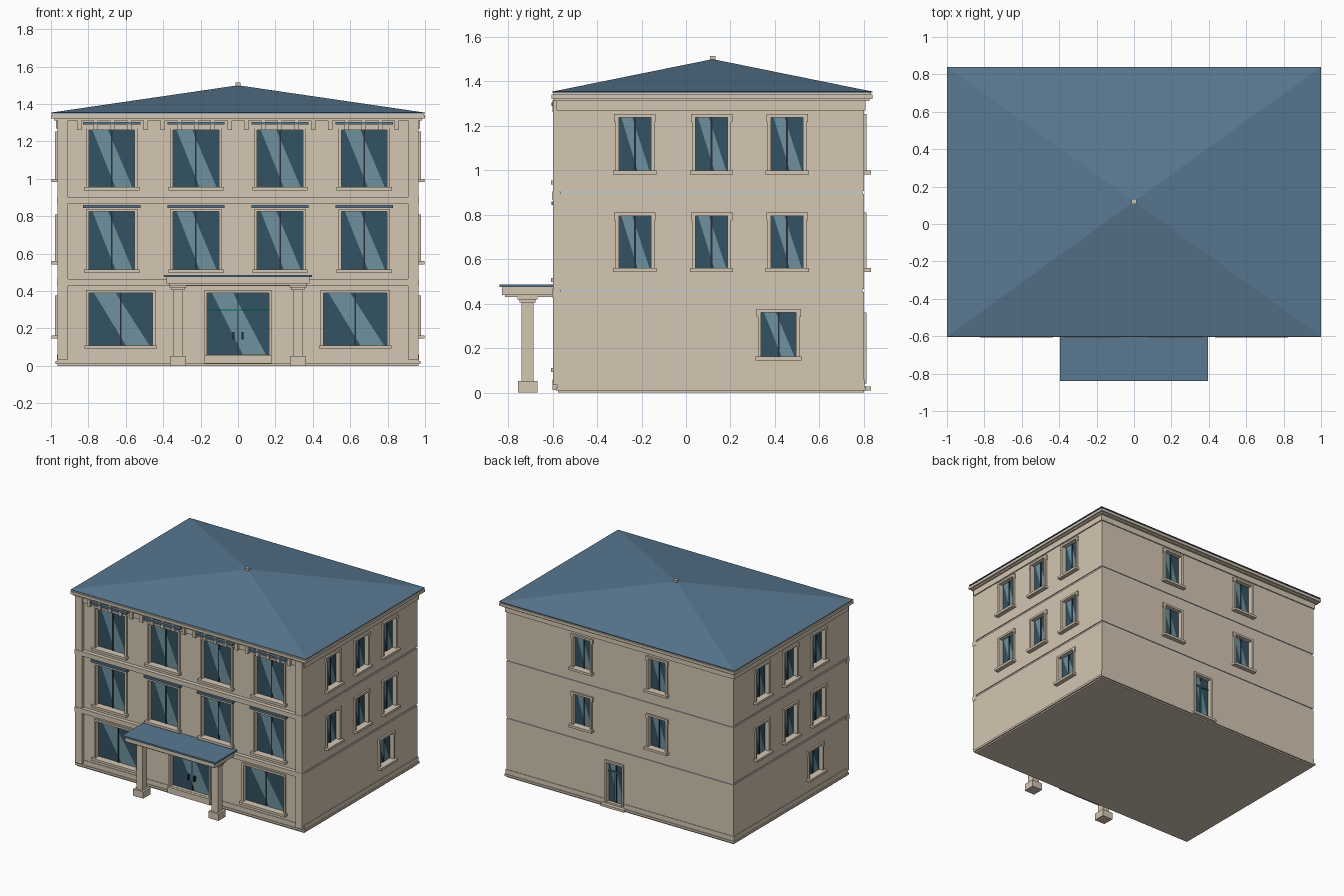
import bpy, bmesh, math
from mathutils import Matrix, Vector

if "Cube" in bpy.data.objects:
    bpy.data.objects.remove(bpy.data.objects["Cube"])


def mat(name, r, g, b):
    m = bpy.data.materials.new(name)
    m.diffuse_color = (r, g, b, 1)
    m.use_nodes = True
    m.node_tree.nodes["Principled BSDF"].inputs["Base Color"].default_value = m.diffuse_color
    return m


STONE = mat("stone", .66, .57, .45)
ROOF = mat("slate_blue", .10, .19, .285)
GLASS = mat("dark_glass", .034, .084, .122)
SHINE = mat("glass_reflection", .156, .283, .342)
TEAL = mat("teal_trim", .032, .205, .188)
DARK = mat("dark_bar", .02, .03, .04)
PALE = mat("pale_joint", .9, .9, .88)

# Wall planes: local x runs along the wall, local -y points outward
X, YF, YB = .965, -.575, .80


def wall(x, y, deg):
    return Matrix.Translation((x, y, 0)) @ Matrix.Rotation(math.radians(deg), 4, 'Z')


FRONT, RIGHT = wall(0, YF, 0), wall(X, 0, 90)
BACK, LEFT = wall(0, YB, 180), wall(-X, .23, 270)
WORLD = Matrix()


def finish(name, bm, m):
    bmesh.ops.recalc_face_normals(bm, faces=bm.faces)
    me = bpy.data.meshes.new(name)
    bm.to_mesh(me)
    bm.free()
    me.materials.append(m)
    ob = bpy.data.objects.new(name, me)
    bpy.context.collection.objects.link(ob)
    return ob


def add_box(bm, M, x0, x1, y0, y1, z0, z1):
    T = M @ Matrix.Translation(((x0 + x1) / 2, (y0 + y1) / 2, (z0 + z1) / 2))
    bmesh.ops.create_cube(bm, size=1, matrix=T @ Matrix.Diagonal((x1 - x0, y1 - y0, z1 - z0, 1)))


def boxes(name, m, items, M=WORLD):
    bm = bmesh.new()
    for b in items:
        add_box(bm, M, *b)
    return finish(name, bm, m)


def loft(name, m, rings):
    """Stack of rectangles: (z, x half width, y front, y back)."""
    bm = bmesh.new()
    prev = None
    for z, hx, y0, y1 in rings:
        ring = [bm.verts.new(p) for p in ((-hx, y0, z), (hx, y0, z), (hx, y1, z), (-hx, y1, z))]
        if prev:
            for i in range(4):
                j = (i + 1) % 4
                bm.faces.new((prev[i], prev[j], ring[j], ring[i]))
        else:
            bm.faces.new(ring[::-1])
        prev = ring
    bm.faces.new(prev)
    return finish(name, bm, m)


# Main walls with plinth, storey joints and frieze in one profile
profile = [(0, 0), (.01, 0), (.01, .01), (.025, .01), (.025, .004), (.06, .004), (.06, 0),
           (.452, 0), (.452, -.012), (.465, -.012), (.465, 0),
           (.893, 0), (.893, -.012), (.906, -.012), (.906, 0),
           (1.27, 0), (1.27, .008), (1.316, .008)]
walls = loft("walls", STONE, [(z, X + o, YF - o, YB + o) for z, o in profile])
for i, z in enumerate((.452, .893)):
    loft(f"storey_joint_{i}", PALE, [(z, X - .006, YF + .006, YB - .006), (z + .013, X - .006, YF + .006, YB - .006)])

cut = bmesh.new()
REC = .03


def opening(name, M, u, w, z0, z1, fr=.015, out=.013, sill=True, ears=True):
    """Recessed glazed opening with frame, centre bar, reflection and sill."""
    a, b = u - w / 2, u + w / 2
    add_box(cut, M, a, b, -.03, REC, z0, z1)
    boxes(name + "_glass", GLASS, [(a, b, REC - .008, REC + .002, z0, z1)], M)
    boxes(name + "_bar", DARK, [(u - .004, u + .004, REC - .014, REC - .006, z0, z1)], M)
    bm = bmesh.new()
    h = z1 - z0
    bm.faces.new([bm.verts.new(M @ Vector((a + s * w, REC - .010, z0 + t * h)))
                  for s, t in ((.58, 0), (.95, 0), (.42, 1), (.08, 1))])
    finish(name + "_reflection", bm, SHINE)
    parts = [(a - fr, a, -out, .004, z0, z1), (b, b + fr, -out, .004, z0, z1),
             (a - fr, b + fr, -out, .004, z1, z1 + fr)]
    if ears:
        parts += [(a - fr - .006, a - fr, -out, .004, z1 - .02, z1 + fr),
                  (b + fr, b + fr + .006, -out, .004, z1 - .02, z1 + fr)]
    boxes(name + "_frame", STONE, parts, M)
    if sill:
        e = .025
        boxes(name + "_sill", STONE, [(a - e, b + e, -.032, REC, z0 - .018, z0)], M)


# Front windows with blue hoods
for i, u in enumerate((-.675, -.225, .225, .675)):
    for lvl, z0, z1, hood in ((1, .515, .825, .845), (2, .955, 1.26, 1.29)):
        opening(f"front_window_{lvl}_{i}", FRONT, u, .245, z0, z1, ears=False)
        boxes(f"front_hood_{lvl}_{i}", ROOF, [(u - .153, u + .153, -.03, 0, hood, hood + .015)], FRONT)
for i, u in enumerate((-.627, .627)):
    opening(f"front_window_0_{i}", FRONT, u, .34, .11, .39, ears=False)

# Side windows (the left wall is the right wall turned half round)
for side, M in (("right", RIGHT), ("left", LEFT)):
    for i, u in enumerate((-.23, .115, .455)):
        opening(f"{side}_window_1_{i}", M, u, .145, .56, .795)
        opening(f"{side}_window_2_{i}", M, u, .145, 1.0, 1.238)
    opening(f"{side}_window_0", M, .417, .157, .163, .36)

# Back windows
for i, u in enumerate((-.32, .32)):
    opening(f"back_window_1_{i}", BACK, u, .145, .56, .795)
    opening(f"back_window_2_{i}", BACK, u, .145, 1.0, 1.238)

# Doors
opening("front_door", FRONT, 0, .33, .06, .39, ears=False, sill=False)
boxes("front_door_transom", TEAL, [(-.165, .165, .012, .024, .293, .305)], FRONT)
boxes("front_door_handles", DARK, [(s * .025 - .005, s * .025 + .005, .002, .022, .14, .18) for s in (-1, 1)], FRONT)
boxes("front_door_step", STONE, [(-.18, .18, -.025, 0, .012, .058)], FRONT)
opening("back_door", BACK, -.045, .13, .04, .345, ears=False, sill=False)
boxes("back_door_transom", TEAL, [(-.11, .02, .012, .024, .27, .28),
                                  (-.055, -.045, .012, .022, .05, .27)], BACK)
boxes("back_door_step", STONE, [(-.145, .055, -.032, 0, .01, .028)], BACK)

# Cut the openings into the walls
cutter = finish("opening_cutter", cut, STONE)
cutter.hide_render = True
mod = walls.modifiers.new("openings", 'BOOLEAN')
mod.operation, mod.solver, mod.object = 'DIFFERENCE', 'EXACT', cutter
bpy.context.view_layer.objects.active = walls
bpy.ops.object.modifier_apply(modifier=mod.name)
bpy.data.objects.remove(cutter)

# Front corner pilasters, bands and eaves brackets
for s, n in ((-1, "left"), (1, "right")):
    c = s * (X + .908) / 2
    boxes(f"{n}_pilaster", STONE, [(c - .0285, c + .0285, -.024, .005, .035, 1.315)], FRONT)
for i, z in enumerate((.428, .868)):
    boxes(f"front_band_{i}", STONE, [(-X - .002, X + .002, -.027, .01, z, z + .036)], FRONT)
boxes("eaves_brackets", STONE,
      [(-.85 + k * 1.7 / 19 - .012, -.85 + k * 1.7 / 19 + .012, -.026, 0, 1.262, 1.316) for k in range(20)], FRONT)

# Cornice, roof and finial
loft("cornice", STONE, [(1.312, .985, -.595, .825), (1.322, .985, -.595, .825),
                        (1.322, 1, -.605, .84), (1.342, 1, -.605, .84)])
loft("eaves_joint", PALE, [(1.342, .992, -.597, .832), (1.352, .992, -.597, .832)])
loft("hip_roof", ROOF, [(1.35, 1, -.602, .84), (1.354, 1, -.602, .84), (1.5, .001, .119, .121)])
boxes("finial", STONE, [(-.013, .013, .107, .133, 1.488, 1.514)])

# Entrance canopy and columns
boxes("canopy_roof", ROOF, [(-.395, .395, -.84, YF, .474, .487)])
boxes("canopy_beam", STONE, [(-.382, .382, -.828, YF, .44, .474), (-.37, .37, -.815, YF, .43, .44)])
for s, n in ((-1, "left"), (1, "right")):
    c, y = s * .32, -.712
    boxes(f"{n}_column", STONE, [(c - .043, c + .043, y - .043, y + .043, 0, .052),
                                 (c - .027, c + .027, y - .027, y + .027, .052, .405),
                                 (c - .036, c + .036, y - .036, y + .036, .405, .418),
                                 (c - .045, c + .045, y - .045, y + .045, .418, .43)])
